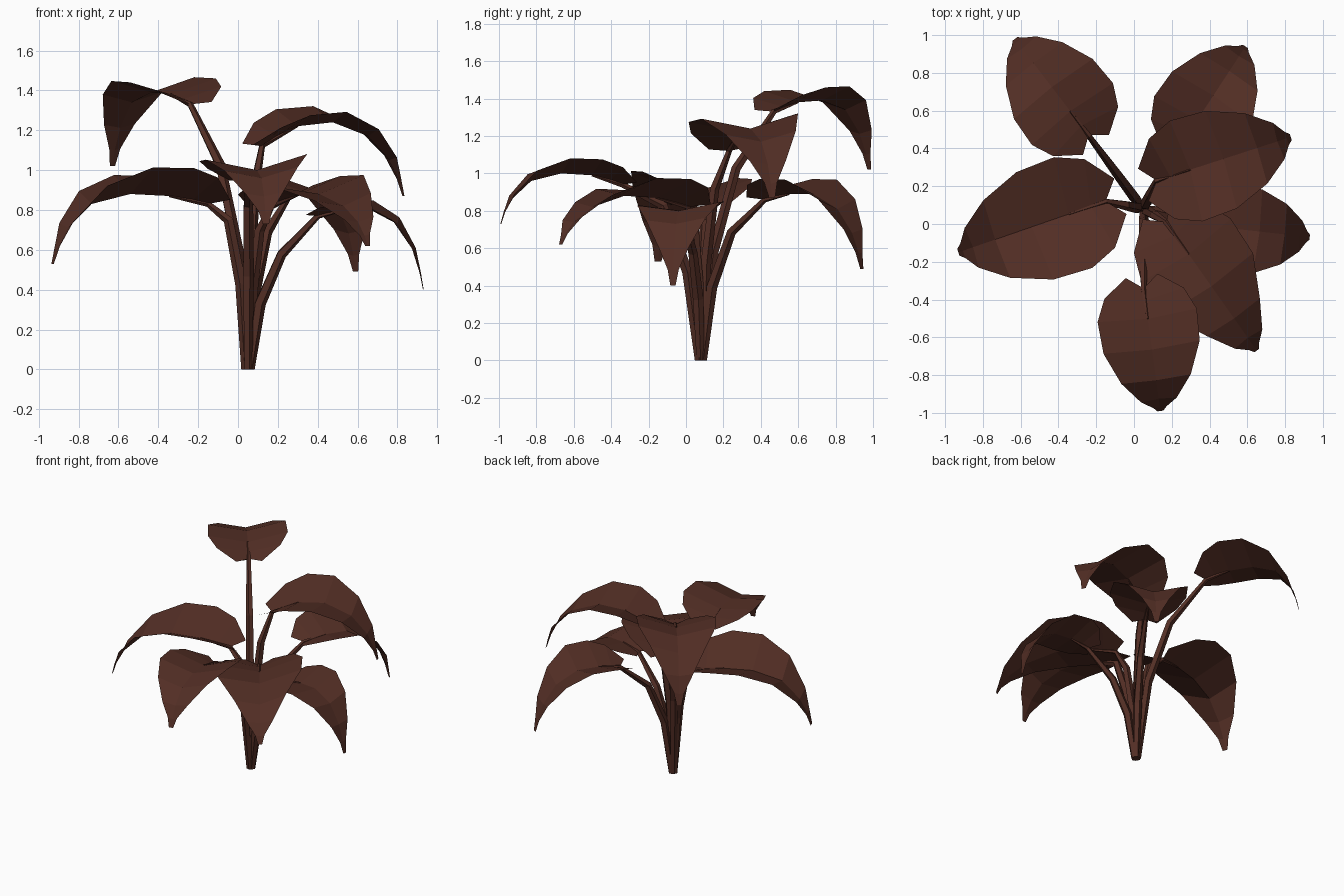
import bpy
import bmesh
import math
from mathutils import Vector

cube = bpy.data.objects.get("Cube")
if cube:
    bpy.data.objects.remove(cube, do_unlink=True)

# Single dark brown for the whole plant
brown = bpy.data.materials.new("dark_brown")
brown.use_nodes = True
colour = (0.085, 0.027, 0.018, 1)
brown.diffuse_color = colour
shader = brown.node_tree.nodes["Principled BSDF"]
shader.inputs["Base Color"].default_value = colour
shader.inputs["Roughness"].default_value = 0.9

ROOT = Vector((0.05, 0.08, 0))

# Blade stations: midrib position, edge position, edge width, edge lift
STATIONS = [
    (0, -0.1, 0.32, 0.15),
    (0.1, 0.04, 0.8, 0.8),
    (0.25, 0.22, 1, 1),
    (0.5, 0.48, 0.97, 0.95),
    (0.75, 0.74, 0.7, 0.65),
    (0.9, 0.91, 0.36, 0.25),
    (0.97, 0.97, 0.13, 0.1),
    (1, 1, 0.06, 0),
]


def finish(bm, name):
    """Turn a bmesh into a flat shaded brown object."""
    bmesh.ops.recalc_face_normals(bm, faces=bm.faces)
    mesh = bpy.data.meshes.new(name)
    bm.to_mesh(mesh)
    bm.free()
    mesh.materials.append(brown)
    obj = bpy.data.objects.new(name, mesh)
    bpy.context.collection.objects.link(obj)


def make_blade(name, base, tip, heights, width, lift, tilt, taper):
    """Heart-shaped blade folded upward along its midrib, with a hooked tip."""
    run = Vector((tip.x - base.x, tip.y - base.y, 0))
    side = Vector((-run.y, run.x, 0)).normalized()
    rise_in = base.z + (heights[0] - base.z) * 0.5
    drop = tip.z - heights[-1]
    levels = [base.z, rise_in, *heights,
              heights[-1] + drop * 0.4, heights[-1] + drop * 0.75, tip.z]

    bm = bmesh.new()
    rows = []
    for (mid_t, edge_t, spread, rise), z in zip(STATIONS, levels):
        centre = Vector((base.x, base.y, z))
        half = side * width * spread * (taper if edge_t > 0.5 else 1)
        up = Vector((0, 0, rise))
        edge = centre + run * edge_t
        points = (edge + half + up * (lift + tilt),
                  centre + run * mid_t,
                  edge - half + up * (lift - tilt))
        rows.append([bm.verts.new(p) for p in points])
    for near, far in zip(rows, rows[1:]):
        for i in range(2):
            bm.faces.new((near[i], near[i + 1], far[i + 1], far[i]))
    finish(bm, name)


def make_stem(name, base, tip, rib_height, bend, sides=5):
    """Tapered stalk that rises from the root, bends outward and joins the midrib."""
    reach = Vector((base.x - ROOT.x, base.y - ROOT.y, 0))
    run = Vector((tip.x - base.x, tip.y - base.y, 0))
    path = [ROOT + reach.normalized() * 0.012]
    for across, up in ((0.17, 0.57 * bend), (0.48, bend), (1, 1)):
        path.append(ROOT + reach * across + Vector((0, 0, base.z * up)))
    path.append(Vector((base.x, base.y, rib_height)) + run * 0.25)
    radii = (0.022, 0.03, 0.026, 0.016, 0.006)

    bm = bmesh.new()
    rings = []
    for i, (point, radius) in enumerate(zip(path, radii)):
        along = path[min(i + 1, len(path) - 1)] - path[max(i - 1, 0)]
        if i == 0:
            along = Vector((0, 0, 1))
        across = Vector((-reach.y, reach.x, 0)).normalized()
        normal = along.cross(across).normalized()
        ring = []
        for k in range(sides):
            a = math.tau * k / sides
            offset = across * math.cos(a) + normal * math.sin(a)
            ring.append(bm.verts.new(point + offset * radius))
        rings.append(ring)
    for low, high in zip(rings, rings[1:]):
        for k in range(sides):
            n = (k + 1) % sides
            bm.faces.new((low[k], low[n], high[n], high[k]))
    bm.faces.new(rings[0])
    bm.faces.new(rings[-1])
    finish(bm, name)


# Leaves: name, stalk end, tip, midrib heights, half width, edge lift,
# sideways tilt, taper towards the tip, height share of the stalk's bend
LEAVES = [
    ("tall_back_right", (-0.24, 0.47, 1.33), (-0.63, 0.98, 1.02),
     (1.38, 1.39, 1.34), 0.27, 0.07, -0.01, 1, 0.77),
    ("right", (-0.15, 0.12, 0.83), (-0.93, -0.15, 0.53),
     (0.87, 0.88, 0.83), 0.31, 0.12, 0.02, 1, 0.9),
    ("front", (0.05, -0.34, 0.94), (0.14, -0.99, 0.73),
     (0.99, 1.0, 0.96), 0.265, 0.07, 0.015, 1, 0.88),
    ("front_left", (0.17, 0.01, 0.82), (0.65, -0.67, 0.62),
     (0.87, 0.88, 0.82), 0.29, 0.07, 0.03, 0.85, 0.85),
    ("left", (0.4, -0.01, 0.77), (0.93, -0.07, 0.4),
     (0.8, 0.8, 0.73), 0.23, 0.04, 0.01, 1, 0.75),
    ("tall_back_left", (0.12, 0.23, 1.12), (0.83, 0.46, 0.87),
     (1.22, 1.24, 1.17), 0.28, 0.07, 0.015, 1, 0.82),
    ("back_left", (0.25, 0.42, 0.86), (0.59, 0.94, 0.49),
     (0.89, 0.89, 0.81), 0.26, 0.08, 0, 1, 0.8),
]

for name, base, tip, heights, width, lift, tilt, taper, bend in LEAVES:
    base, tip = Vector(base), Vector(tip)
    make_blade(name + "_leaf", base, tip, heights, width, lift, tilt, taper)
    make_stem(name + "_stem", base, tip, heights[0], bend)
